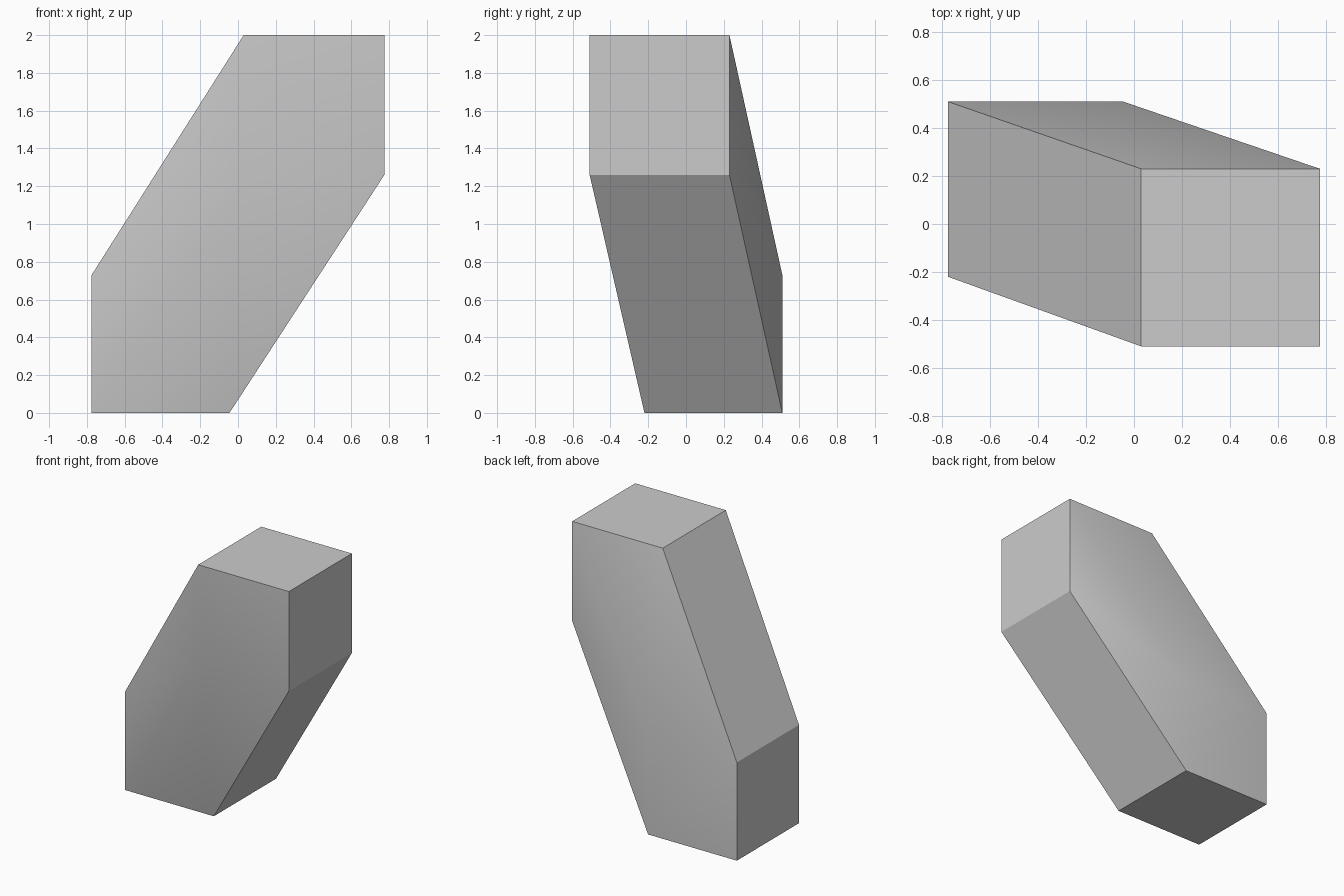
import bpy
import bmesh
import math
from mathutils import Matrix

default = bpy.data.objects.get("Cube")
if default:
    bpy.data.objects.remove(default, do_unlink=True)

# Plain grey material
grey = bpy.data.materials.new("light_grey")
grey.use_nodes = True
colour = (0.6, 0.6, 0.6, 1.0)
grey.diffuse_color = colour
grey.node_tree.nodes["Principled BSDF"].inputs["Base Color"].default_value = colour


def add_box(bm, low, high):
    """Add an axis-aligned box between two opposite corners."""
    centre = [(a + b) / 2 for a, b in zip(low, high)]
    size = [b - a for a, b in zip(low, high)]
    bmesh.ops.create_cube(
        bm, size=1, matrix=Matrix.Translation(centre) @ Matrix.Diagonal((*size, 1)))


# Slanted block: a low box and a high box wrapped in one convex skin
bm = bmesh.new()
add_box(bm, (-0.775, -0.22, 0.0), (-0.045, 0.51, 0.73))
add_box(bm, (0.03, -0.51, 1.26), (0.775, 0.23, 2.0))
bmesh.ops.delete(bm, geom=bm.faces[:] + bm.edges[:], context='EDGES_FACES')
bmesh.ops.convex_hull(bm, input=bm.verts[:])

# Merge the skin's triangles back into flat quads
bmesh.ops.dissolve_limit(
    bm, angle_limit=math.radians(2), verts=bm.verts[:], edges=bm.edges[:])
bmesh.ops.recalc_face_normals(bm, faces=bm.faces[:])

mesh = bpy.data.meshes.new("slanted_block")
bm.to_mesh(mesh)
bm.free()
mesh.materials.append(grey)
block = bpy.data.objects.new("slanted_block", mesh)
bpy.context.collection.objects.link(block)

# Soft front and back, crisp edges elsewhere
bpy.ops.object.select_all(action='DESELECT')
block.select_set(True)
bpy.context.view_layer.objects.active = block
bpy.ops.object.shade_smooth_by_angle(angle=math.radians(30))
